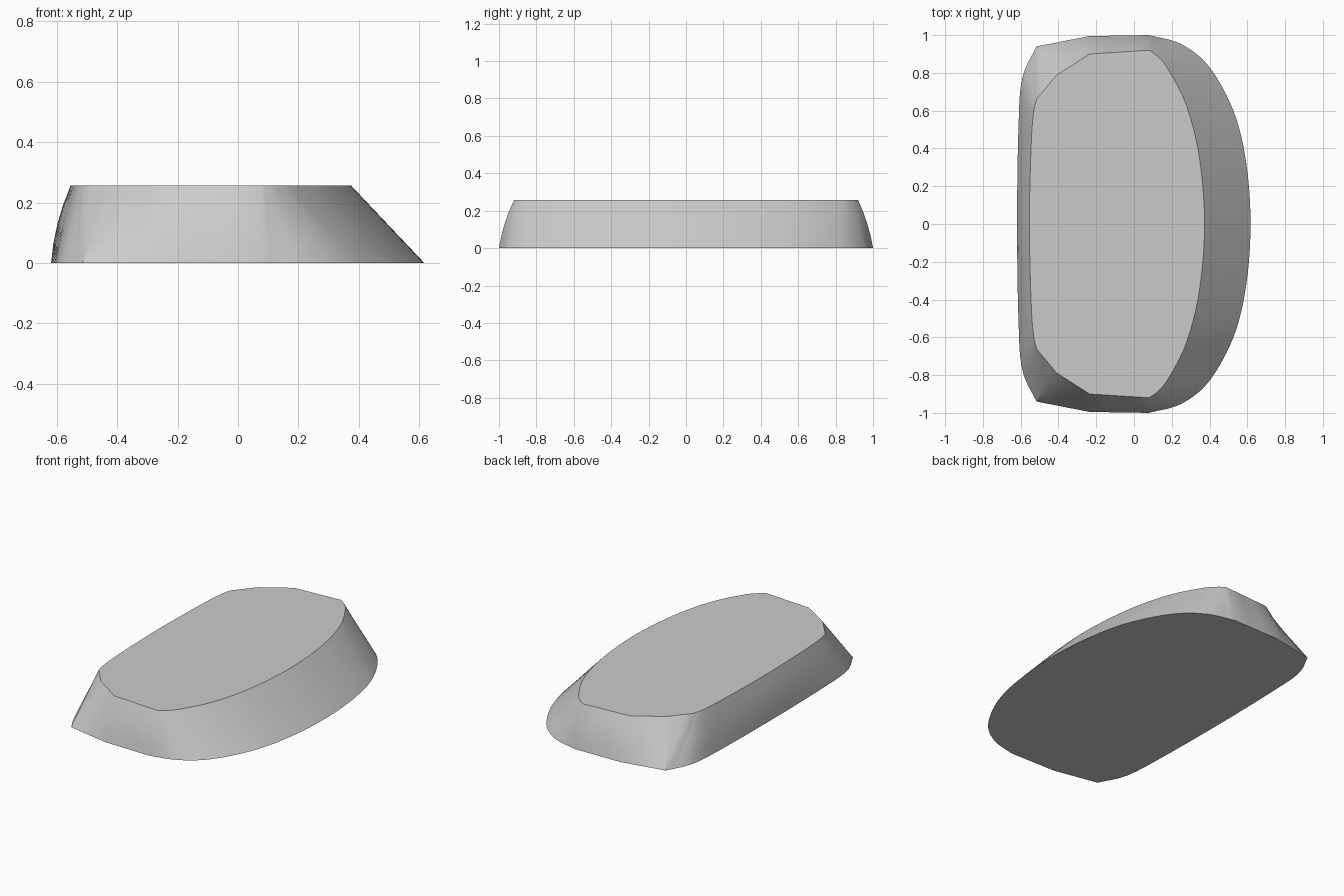
import bpy, bmesh, math
from mathutils import Vector

cube = bpy.data.objects.get("Cube")
if cube:
    bpy.data.objects.remove(cube)

HEIGHT, RINGS, STEPS = 0.257, 5, 6

# Half outline runs: (base x, base y, top x, top y, outward bulge of the wall)
RUNS = [
    # straight side
    [(-.619, 0, -.554, 0, .012), (-.612, .5, -.545, .4, .012),
     (-.592, .77, -.533, .58, .008), (-.516, .94, -.516, .661, 0)],
    # corner facet
    [(-.516, .94, -.516, .661, 0), (-.516, .94, -.41, .788, 0)],
    # end, as far as the rounded side
    [(-.516, .94, -.41, .788, 0), (-.235, .995, -.235, .9, .01)],
    [(-.235, .995, -.235, .9, .01), (.08, 1, .08, .92, .01)],
    # rounded side
    [(.08, 1, .08, .92, .01), (.25, .952, .125, .887, .003), (.4, .83, .18, .82, 0),
     (.53, .59, .275, .635, 0), (.595, .317, .345, .36, 0), (.617, 0, .374, 0, 0)],
]


def smooth_run(points):
    """Catmull-Rom samples through a run, with clean corners at its ends."""
    pts = [Vector(p) for p in points]
    if len(pts) == 2:
        n = 3
        return [pts[0].lerp(pts[1], i / n) for i in range(n + 1)]

    def end(a, b):
        e = 2 * a - b
        if a[1] == 0:  # meets its mirror image on the centre line
            e = b.copy()
            e[1], e[3] = -b[1], -b[3]
        return e

    q = [end(pts[0], pts[1])] + pts + [end(pts[-1], pts[-2])]
    out = []
    for a, b, c, d in zip(q, q[1:], q[2:], q[3:]):
        for i in range(STEPS):
            t = i / STEPS
            out.append(.5 * (2 * b + (c - a) * t + (2 * a - 5 * b + 4 * c - d) * t * t
                             + (3 * b - a - 3 * c + d) * t ** 3))
    return out + [pts[-1]]


# Full outline from the half and its mirror image
half = []
for run in RUNS:
    half += smooth_run(run)[0 if not half else 1:]
full = half + [Vector((p[0], -p[1], p[2], -p[3], p[4])) for p in half[-2:0:-1]]

# Walls lofted from base to top
bm = bmesh.new()
rings = []
for k in range(RINGS):
    t = k / (RINGS - 1)
    ring = []
    for bx, by, tx, ty, bulge in full:
        out = Vector((bx - tx, by - ty)).normalized() * bulge * 4 * t * (1 - t)
        ring.append(bm.verts.new((bx + (tx - bx) * t + out.x,
                                  by + (ty - by) * t + out.y, HEIGHT * t)))
    rings.append(ring)
n = len(full)
for low, high in zip(rings, rings[1:]):
    for i in range(n):
        j = (i + 1) % n
        bm.faces.new((low[j], low[i], high[i], high[j]))

# Flat top and base
bm.faces.new(rings[-1])
bm.faces.new(rings[0])
bmesh.ops.remove_doubles(bm, verts=bm.verts, dist=.0005)
bmesh.ops.recalc_face_normals(bm, faces=bm.faces)

mesh = bpy.data.meshes.new("block")
bm.to_mesh(mesh)
bm.free()
block = bpy.data.objects.new("sloped_block", mesh)
bpy.context.collection.objects.link(block)

# Plain grey
grey = bpy.data.materials.new("light grey")
grey.use_nodes = True
colour = (.6, .6, .6, 1)
grey.diffuse_color = colour
grey.node_tree.nodes["Principled BSDF"].inputs["Base Color"].default_value = colour
mesh.materials.append(grey)

bpy.ops.object.select_all(action="DESELECT")
block.select_set(True)
bpy.context.view_layer.objects.active = block
bpy.ops.object.shade_smooth_by_angle(angle=math.radians(30))
